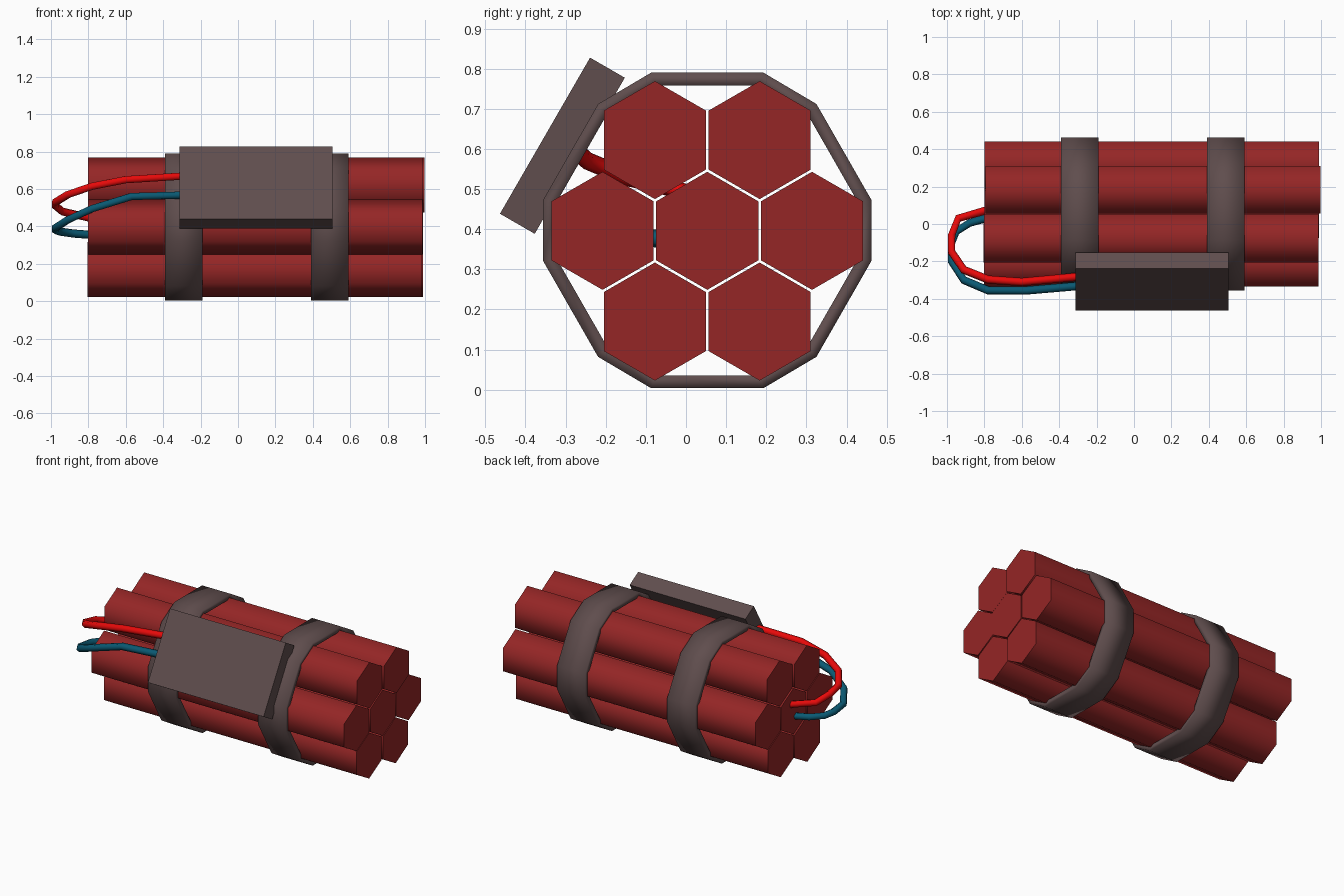
import bpy, bmesh, math
from mathutils import Matrix

if "Cube" in bpy.data.objects:
    bpy.data.objects.remove(bpy.data.objects["Cube"])


def material(name, rgb):
    m = bpy.data.materials.new(name)
    m.diffuse_color = (*rgb, 1)
    m.use_nodes = True
    m.node_tree.nodes["Principled BSDF"].inputs["Base Color"].default_value = m.diffuse_color
    return m


stick_red = material("stick_red", (0.30, 0.019, 0.019))
brown = material("dark_brown", (0.116, 0.075, 0.075))
wire_red = material("wire_red", (0.80, 0.003, 0.003))
wire_blue = material("wire_blue", (0.003, 0.10, 0.17))


def mesh_object(name, bm, mat):
    bmesh.ops.recalc_face_normals(bm, faces=bm.faces[:])
    me = bpy.data.meshes.new(name)
    bm.to_mesh(me)
    bm.free()
    me.materials.append(mat)
    ob = bpy.data.objects.new(name, me)
    bpy.context.collection.objects.link(ob)
    return ob


CY, CZ = 0.053, 0.396      # axis of the bundle


# Hexagonal sticks: rounded sides, flat ends
def stick(name, y, z, x0, x1, r=0.147):
    bm = bmesh.new()
    rings = []
    for x in (x0, x1):
        rings.append([bm.verts.new((x, y + r * math.sin(math.radians(60 * k)),
                                    z + r * math.cos(math.radians(60 * k))))
                      for k in range(6)])
    for k in range(6):
        n = (k + 1) % 6
        f = bm.faces.new((rings[0][k], rings[0][n], rings[1][n], rings[1][k]))
        f.smooth = True
    for ring in rings:
        bm.faces.new(ring)
    for e in bm.edges:
        e.smooth = abs(e.verts[0].co.x - e.verts[1].co.x) > 0.1
    mesh_object(name, bm, stick_red)


stick("stick_center", CY, CZ, -0.80, 0.99)
shifts = [-0.003, 0.004, -0.006, -0.006, -0.008, -0.003]
for k, s in enumerate(shifts):
    a = math.radians(60 * k)
    stick(f"stick_{k + 1}", CY + 0.261 * math.cos(a), CZ + 0.261 * math.sin(a),
          -0.797 + s, 0.992 + s)

# Straps: twelve-sided bands, softly shaded
outline = [(-0.14, 0.393), (0.14, 0.393), (0.272, 0.315), (0.409, 0.076),
           (0.409, -0.076), (0.272, -0.315), (0.14, -0.393), (-0.14, -0.393),
           (-0.272, -0.315), (-0.409, -0.076), (-0.409, 0.076), (-0.272, 0.315)]


def strap(name, x0, x1):
    bm = bmesh.new()
    rows = []
    for y, z in outline:
        k = 1 - 0.034 / math.hypot(y, z)
        rows.append([bm.verts.new((x, CY + y * s, CZ + 0.001 + z * s))
                     for x, s in ((x0, 1), (x1, 1), (x1, k), (x0, k))])
    for i, a in enumerate(rows):
        b = rows[(i + 1) % len(rows)]
        for j in range(4):
            n = (j + 1) % 4
            bm.faces.new((a[j], a[n], b[n], b[j])).smooth = True
    mesh_object(name, bm, brown)


strap("strap_left", -0.39, -0.19)
strap("strap_right", 0.39, 0.59)

# Tilted control box
bm = bmesh.new()
bmesh.ops.create_cube(bm, size=1, matrix=Matrix.Translation((0.096, -0.308, 0.608))
                      @ Matrix.Rotation(math.radians(-30), 4, 'X')
                      @ Matrix.Diagonal((0.82, 0.10, 0.449, 1)))
mesh_object("control_box", bm, brown)


# Wires looping from the box into the stick ends
def wire(name, pts, mat):
    cu = bpy.data.curves.new(name, 'CURVE')
    cu.dimensions = '3D'
    cu.bevel_depth = 0.022
    cu.bevel_resolution = 1
    cu.use_fill_caps = True
    sp = cu.splines.new('POLY')
    sp.points.add(len(pts) - 1)
    for p, co in zip(sp.points, pts):
        p.co = (*co, 1)
    cu.materials.append(mat)
    bpy.context.collection.objects.link(bpy.data.objects.new(name, cu))


wire("red_wire", [(-0.28, -0.28, 0.67), (-0.60, -0.31, 0.65), (-0.78, -0.297, 0.615),
                  (-0.91, -0.245, 0.57), (-0.975, -0.15, 0.53), (-0.975, -0.06, 0.51),
                  (-0.94, 0.03, 0.48), (-0.79, 0.073, 0.445)], wire_red)
wire("blue_wire", [(-0.28, -0.33, 0.568), (-0.57, -0.355, 0.56), (-0.78, -0.355, 0.495),
                   (-0.91, -0.30, 0.435), (-0.975, -0.20, 0.393), (-0.975, -0.10, 0.38),
                   (-0.95, -0.04, 0.372), (-0.88, 0.005, 0.362), (-0.79, 0.03, 0.355)],
     wire_blue)
